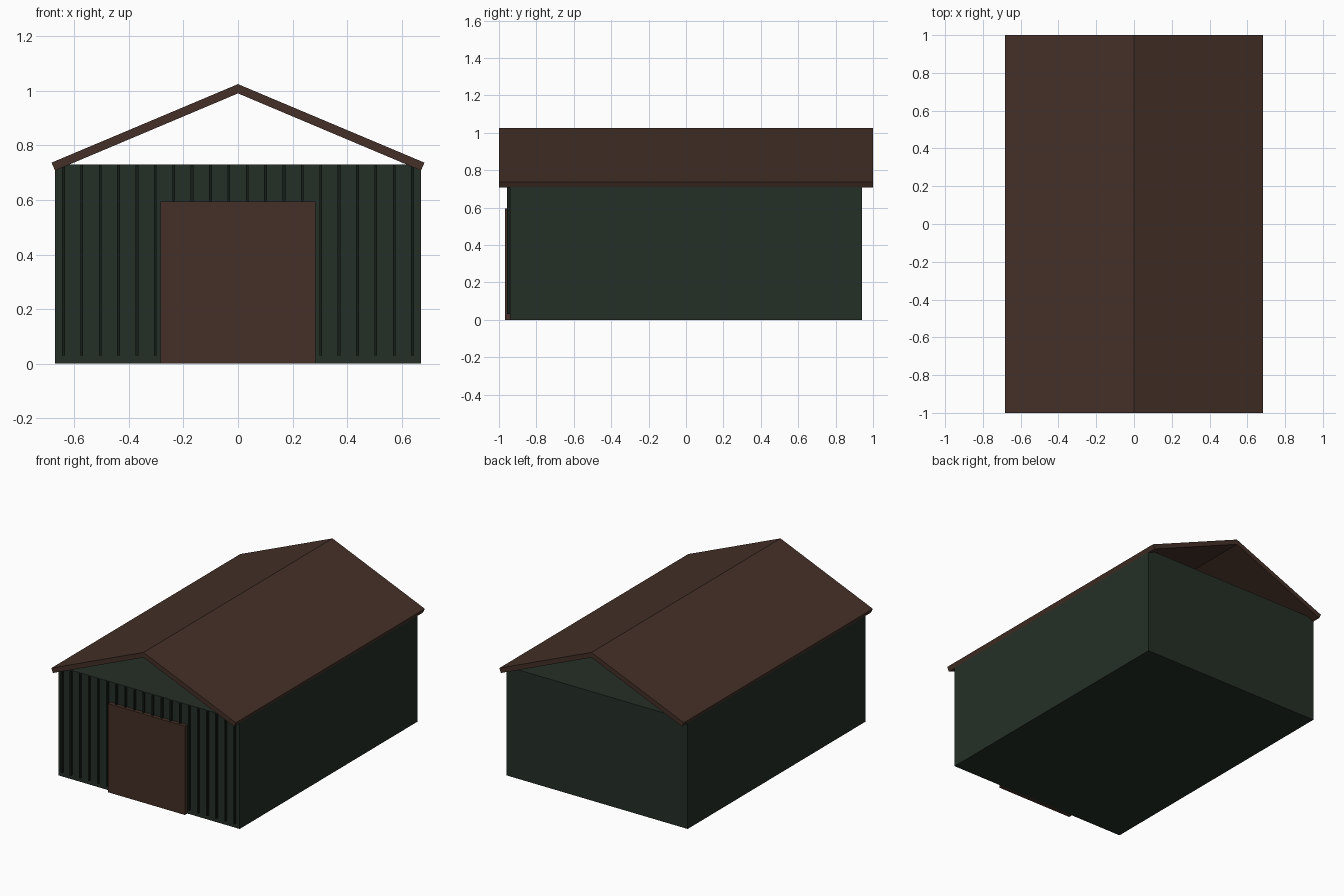
import bpy

if "Cube" in bpy.data.objects:
    bpy.data.objects.remove(bpy.data.objects["Cube"])


def material(name, rgb):
    m = bpy.data.materials.new(name)
    m.diffuse_color = (*rgb, 1)
    m.use_nodes = True
    m.node_tree.nodes["Principled BSDF"].inputs["Base Color"].default_value = m.diffuse_color
    return m


GREEN = material("dark green", (0.018, 0.028, 0.020))
DEEP = material("deep green", (0.008, 0.013, 0.009))
BROWN = material("brown", (0.058, 0.029, 0.020))


def prism(name, profile, y0, y1, mat):
    """Extrude an x-z outline, counter-clockwise from the front, along y."""
    n = len(profile)
    verts = [(x, y, z) for y in (y0, y1) for x, z in profile]
    faces = [tuple(range(n)), tuple(reversed(range(n, 2 * n)))]
    faces += [(i, i + n, (i + 1) % n + n, (i + 1) % n) for i in range(n)]
    mesh = bpy.data.meshes.new(name)
    mesh.from_pydata(verts, [], faces)
    mesh.materials.append(mat)
    ob = bpy.data.objects.new(name, mesh)
    bpy.context.collection.objects.link(ob)
    return ob


def box(name, x0, x1, y0, y1, z0, z1, mat):
    return prism(name, [(x0, z0), (x1, z0), (x1, z1), (x0, z1)], y0, y1, mat)


# Closed shed body, with the gable ends left open above it
box("walls", -0.672, 0.672, -0.942, 0.942, 0, 0.73, GREEN)

# Front door panel
box("door", -0.284, 0.284, -0.968, -0.94, 0, 0.594, BROWN)

# Vertical battens on the front wall, shortened above the door
for i in range(20):
    x = -0.64 + i * 1.28 / 19
    bottom = 0.594 if abs(x) < 0.284 else 0.03
    box("batten", x - 0.005, x + 0.005, -0.956, -0.94, bottom, 0.728, DEEP)

# Two sloping roof slabs meeting at the ridge
right = [(0, 0.991), (0.671, 0.708), (0.684, 0.737), (0, 1.025)]
left = [(-x, z) for x, z in reversed(right)]
prism("roof_right", right, -1, 1, BROWN)
prism("roof_left", left, -1, 1, BROWN)
